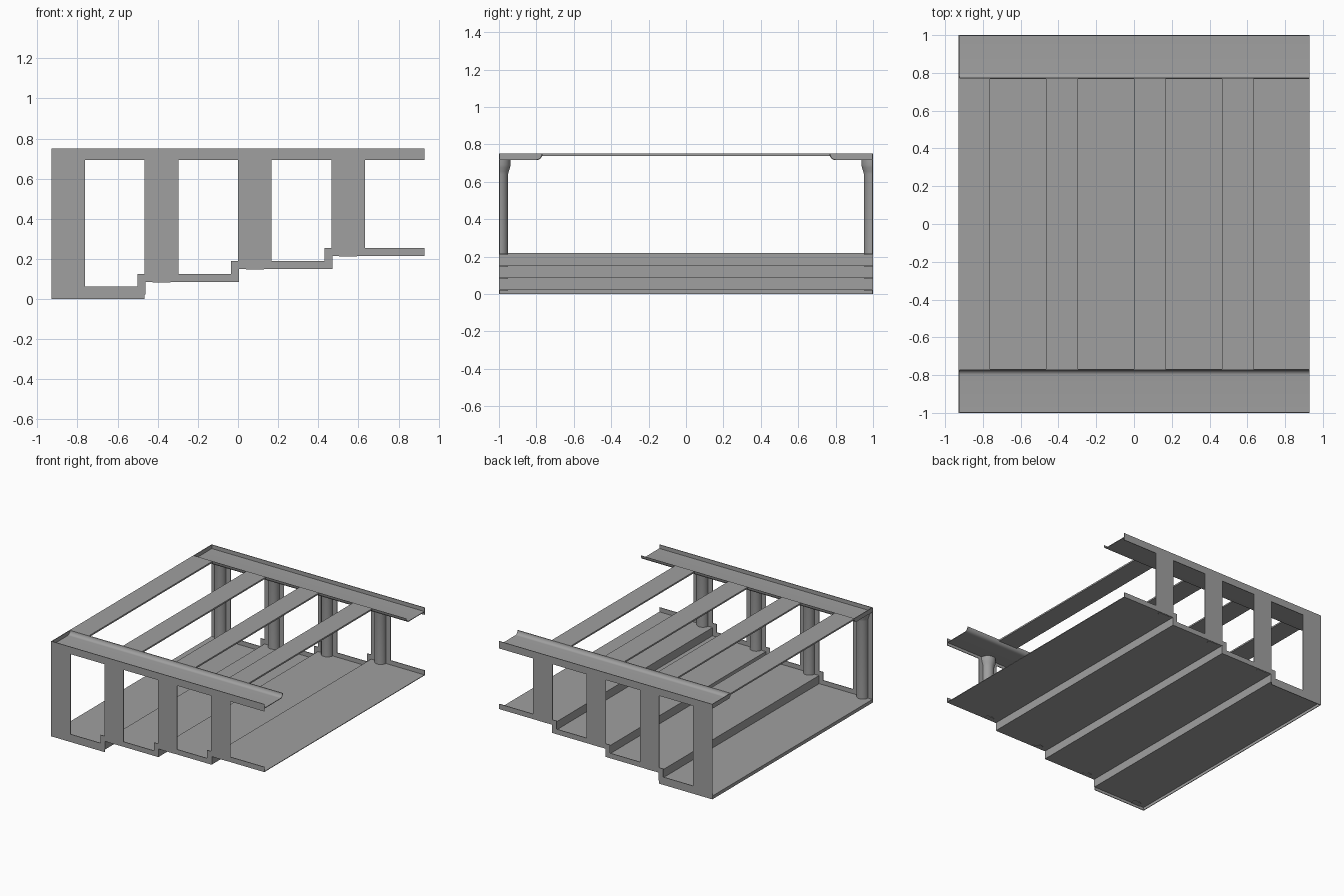
import bpy, bmesh, math

cube = bpy.data.objects.get("Cube")
if cube:
    bpy.data.objects.remove(cube, do_unlink=True)

# Single grey finish
grey = bpy.data.materials.new("plain grey")
grey.use_nodes = True
colour = (0.35, 0.35, 0.35, 1)
grey.diffuse_color = colour
grey.node_tree.nodes["Principled BSDF"].inputs["Base Color"].default_value = colour

HALF, TOP, TIERS = 0.93, 0.75, 4
PITCH = 2 * HALF / TIERS
RISE, SHEET, POST = 0.0645, 0.005, 0.168


def finish(name, bm, mirror=False, smooth=False):
    bmesh.ops.recalc_face_normals(bm, faces=bm.faces)
    mesh = bpy.data.meshes.new(name)
    bm.to_mesh(mesh)
    bm.free()
    mesh.materials.append(grey)
    obj = bpy.data.objects.new(name, mesh)
    bpy.context.collection.objects.link(obj)
    if mirror:
        obj.modifiers.new("both sides", 'MIRROR').use_axis = (False, True, False)
    if smooth:
        bpy.ops.object.select_all(action='DESELECT')
        obj.select_set(True)
        bpy.context.view_layer.objects.active = obj
        bpy.ops.object.shade_smooth_by_angle(angle=math.radians(35))
    return obj


def prism(name, points, offset, **kw):
    """Fill a 3D outline and extrude it by an offset."""
    bm = bmesh.new()
    face = bm.faces.new([bm.verts.new(p) for p in points])
    new = bmesh.ops.extrude_face_region(bm, geom=[face])["geom"]
    bmesh.ops.translate(bm, vec=offset,
                        verts=[v for v in new if isinstance(v, bmesh.types.BMVert)])
    return finish(name, bm, **kw)


def box(name, x0, x1, y0, y1, z0, z1, **kw):
    outline = [(x0, y0, z0), (x1, y0, z0), (x1, y1, z0), (x0, y1, z0)]
    return prism(name, outline, (0, 0, z1 - z0), **kw)


def tier_x(k):
    return -HALF + PITCH * k


def tier_z(k):
    return 0.0265 + RISE * k


# Stepped floor sheet with a downturned edge at the low end
steps = [(-HALF, 0)]
for k in range(TIERS):
    steps += [(tier_x(k), tier_z(k)), (tier_x(k + 1), tier_z(k))]
under = [(min(x + SHEET, HALF), max(z - SHEET, 0)) for x, z in reversed(steps)]
prism("stepped_floor", [(x, -0.998, z) for x, z in steps + under], (0, 1.996, 0))

# Stepped curbs along both sides
upper, lower = [], []
for k in range(TIERS):
    start = tier_x(k) - (0.035 if k else 0)
    stop = tier_x(k + 1) - (0.035 if k < TIERS - 1 else 0)
    upper += [(start, tier_z(k) + 0.035), (stop, tier_z(k) + 0.035)]
    base = tier_z(k) - SHEET if k else 0
    lower += [(tier_x(k), base), (tier_x(k + 1), base)]
prism("side_curb", [(x, 1, z) for x, z in upper + lower[::-1]],
      (0, -SHEET, 0), mirror=True)

# Gutter rails: flat tray, rolled inner edge and outer wall
roll = []
for i in range(9):
    a = math.radians(90 * i / 8)
    roll.append((0.80 - 0.033 * math.sin(a), 0.75 - 0.035 * math.cos(a)))
inner = []
for i in range(9):
    a = math.radians(90 * i / 8)
    inner.append((0.80 - 0.028 * math.sin(a), 0.75 - 0.03 * math.cos(a)))
tray = [(0.997, 0.715)] + roll + inner[::-1] + [(0.997, 0.72)]
prism("gutter_rail", [(-HALF, y, z) for y, z in tray], (2 * HALF, 0, 0),
      mirror=True, smooth=True)
box("rail_outer_wall", -HALF, HALF, 1 - SHEET, 1, 0.693, TOP, mirror=True)
end_plate = [(1, TOP), (1, 0.715)] + roll
prism("rail_end_plate", [(-HALF, y, z) for y, z in end_plate], (SHEET, 0, 0),
      mirror=True)

# Posts, half-round columns with flared heads, and cross beams
column = [(0.045, 0), (0.045, 0.64), (0.048, 0.655), (0.055, 0.675),
          (0.058, 0.69), (0.058, 0.717)]
SEGMENTS = 16
for k in range(TIERS):
    x, z = tier_x(k), tier_z(k)
    n = k + 1
    box(f"post_plate_{n}", x, x + POST, 1 - SHEET, 1, z, 0.7, mirror=True)
    box(f"cross_beam_{n}", x, x + POST, -0.77, 0.77, 0.738, TOP)

    bm = bmesh.new()
    rings = []
    for r, h in column:
        h = max(h, z - 0.008)
        rings.append([bm.verts.new((x + POST / 2 + r * math.cos(a),
                                    0.996 - r * math.sin(a), h))
                      for a in (math.pi * i / SEGMENTS for i in range(SEGMENTS + 1))])
    for low, high in zip(rings, rings[1:]):
        for i in range(SEGMENTS):
            bm.faces.new((low[i], low[i + 1], high[i + 1], high[i]))
        bm.faces.new((low[-1], low[0], high[0], high[-1]))
    bm.faces.new(rings[0])
    bm.faces.new(rings[-1])
    finish(f"half_column_{n}", bm, mirror=True, smooth=True)
